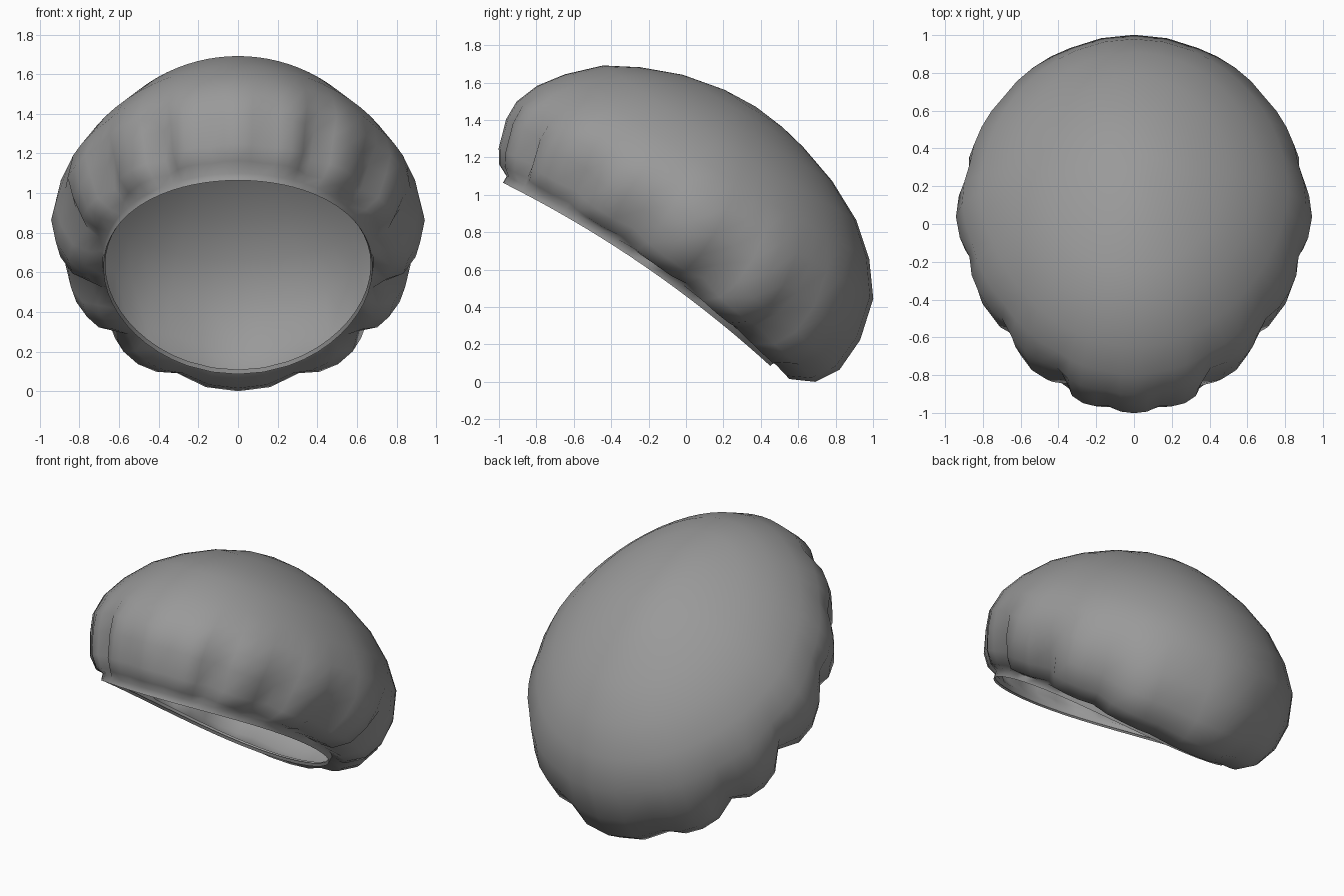
import bpy, bmesh
from math import sin, cos, pi, radians
from mathutils import Vector

if "Cube" in bpy.data.objects:
    bpy.data.objects.remove(bpy.data.objects["Cube"])

# Tilted frame of the opening: long axis, up axis, centre
LONG = Vector((0, 0.825, -0.565))
UP = Vector((0, 0.565, 0.825))
CENTRE = Vector((0, -0.265, 0.58))

# Rings from lip to crown: front u, back u, front h, back h, side h, half width, gather depth
RINGS = [
    (-.86, .85, .012, .018, .075, .67, 0),
    (-.867, .865, 0, 0, .06, .68, 0),
    (-.87, .875, .04, .03, .10, .685, 0),
    (-.94, .99, .07, .0, .10, .77, .06),
    (-.99, 1.113, .14, .066, .165, .86, .08),
    (-1.045, 1.183, .29, .192, .28, .92, .065),
    (-1.052, 1.184, .40, .386, .41, .943, .03),
    (-1.01, 1.117, .53, .608, .56, .91, .01),
    (-.922, .98, .665, .77, .70, .815, 0),
    (-.78, .805, .82, .903, .84, .675, 0),
    (-.61, .58, .925, 1.003, .95, .505, 0),
    (-.40, .35, 1.02, 1.065, 1.03, .33, 0),
    (-.17, .20, 1.08, 1.09, 1.08, .17, 0),
]

# Gather creases: degrees from the front and strength, mirrored to both sides
half = [(10, .3), (29, .9), (54, .9), (77, 1), (105, 1.4), (130, 1), (158, .6)]
creases = half + [(360 - a, s) for a, s in reversed(half)] + [(370, .3)]

# Angle and pinch (0 mid lobe) of every column
columns = []
for (a, sa), (b, sb) in zip(creases, creases[1:]):
    for i in range(4):
        t = i / 4
        strength = sa + (sb - sa) * t
        columns.append((radians(a + (b - a) * t), strength * (1 - sin(pi * t) ** 0.6)))


def ring_point(row, angle, pinch):
    uf, ub, hf, hb, hs, width, depth = RINGS[row]
    k = 1 - depth * pinch
    c, s = -cos(angle), sin(angle)
    u = (uf + ub) / 2 + (ub - uf) / 2 * c * k
    mid = (hf + hb) / 2
    h = mid + (hb - hf) / 2 * c + (hs - mid) * s * s + depth * pinch * 0.3
    taper = 1 + 0.1 * min(c, 0) * min(max(row - 2, 0) / 3, 1)  # narrower to the front
    return CENTRE + LONG * u + UP * h + Vector((width * s * k * taper, 0, 0))


# Puffed cap with gathered edge and a folded rim
bm = bmesh.new()
rows = [[bm.verts.new(ring_point(r, a, p)) for a, p in columns] for r in range(len(RINGS))]
n = len(columns)
for lo, hi in zip(rows, rows[1:]):
    for i in range(n):
        j = (i + 1) % n
        bm.faces.new((lo[i], lo[j], hi[j], hi[i]))
crown = bm.verts.new(CENTRE + LONG * 0.02 + UP * 1.10)
for i in range(n):
    bm.faces.new((rows[-1][i], rows[-1][(i + 1) % n], crown))
bmesh.ops.recalc_face_normals(bm, faces=bm.faces)

# Stand on the floor and centre front to back
ys = [v.co.y for v in bm.verts]
zs = [v.co.z for v in bm.verts]
bmesh.ops.translate(bm, verts=bm.verts, vec=(0, -(min(ys) + max(ys)) / 2, -min(zs)))
mesh = bpy.data.meshes.new("gathered_cap")
bm.to_mesh(mesh)
bm.free()
cap = bpy.data.objects.new("gathered_cap", mesh)
bpy.context.collection.objects.link(cap)

# Darker grey cloth
cloth = bpy.data.materials.new("grey_cloth")
cloth.diffuse_color = (0.32, 0.32, 0.32, 1)
cloth.use_nodes = True
cloth.node_tree.nodes["Principled BSDF"].inputs["Base Color"].default_value = cloth.diffuse_color
mesh.materials.append(cloth)

bpy.context.view_layer.objects.active = cap
cap.select_set(True)
bpy.ops.object.shade_smooth_by_angle(angle=radians(75))
